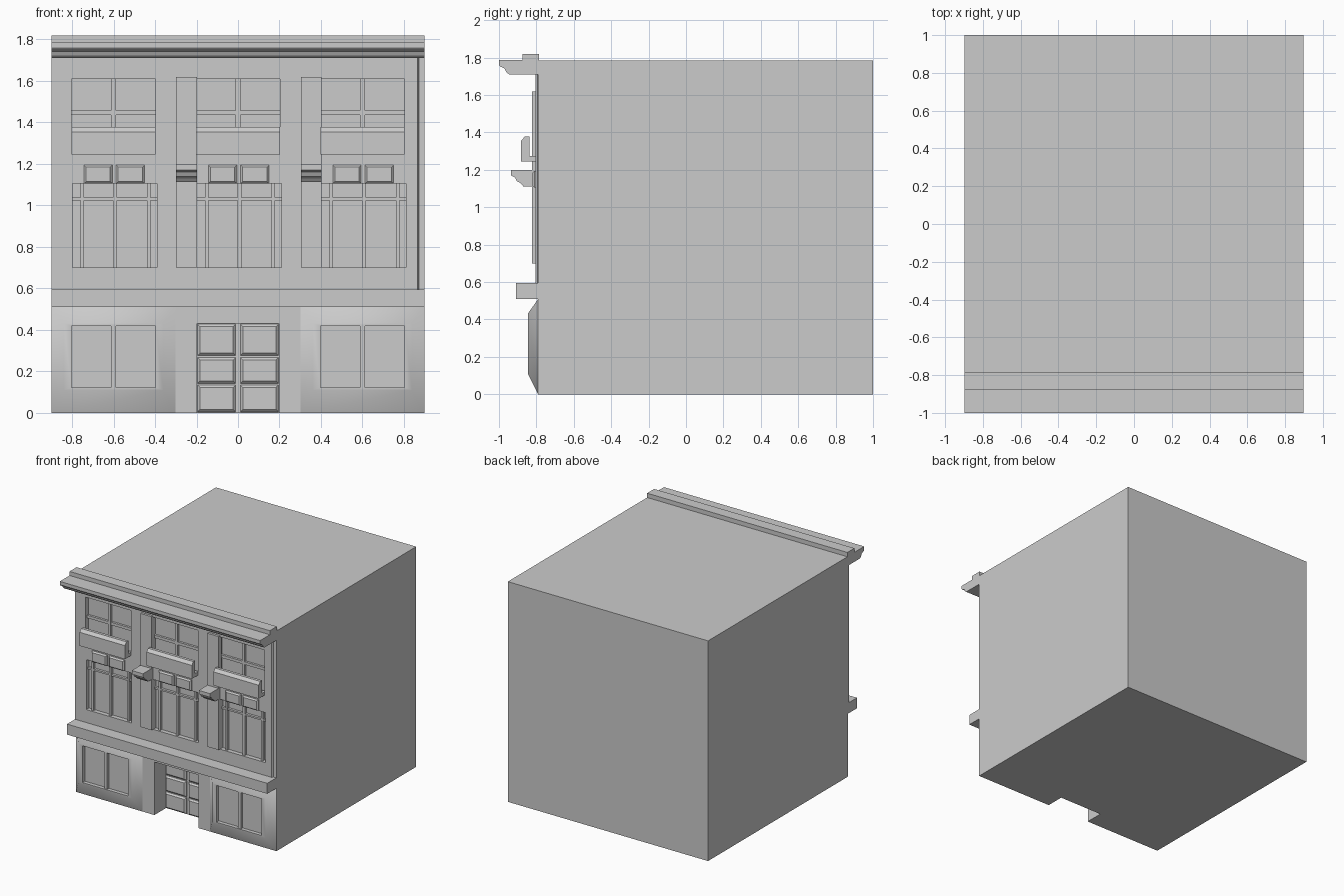
import bpy, bmesh, math

if "Cube" in bpy.data.objects:
    bpy.data.objects.remove(bpy.data.objects["Cube"])

W = 0.898          # half width of the building
FRONT = -0.79      # main front wall
UPPER = -0.805     # upper facade plane


def finish(name, bm):
    bmesh.ops.recalc_face_normals(bm, faces=bm.faces)
    me = bpy.data.meshes.new(name)
    bm.to_mesh(me)
    bm.free()
    ob = bpy.data.objects.new(name, me)
    bpy.context.collection.objects.link(ob)
    return ob


def add_box(bm, x0, x1, y0, y1, z0, z1):
    vs = bmesh.ops.create_cube(bm, size=1)["verts"]
    for v in vs:
        v.co = (x0 + (v.co.x + .5) * (x1 - x0),
                y0 + (v.co.y + .5) * (y1 - y0),
                z0 + (v.co.z + .5) * (z1 - z0))


def boxes(name, *dims):
    bm = bmesh.new()
    for d in dims:
        add_box(bm, *d)
    return finish(name, bm)


def extrude(name, pts, vec):
    bm = bmesh.new()
    face = bm.faces.new([bm.verts.new(p) for p in pts])
    res = bmesh.ops.extrude_face_region(bm, geom=[face])
    verts = [g for g in res["geom"] if isinstance(g, bmesh.types.BMVert)]
    bmesh.ops.translate(bm, verts=verts, vec=vec)
    return finish(name, bm)


def moulding(name, yz, x0, x1):
    return extrude(name, [(x0, y, z) for y, z in yz], (x1 - x0, 0, 0))


def loft(name, rects):
    """Join nested front-facing rectangles (x0, x1, z0, z1, y), filling the last."""
    bm = bmesh.new()
    rings = [[bm.verts.new(p) for p in ((x0, y, z0), (x1, y, z0), (x1, y, z1), (x0, y, z1))]
             for x0, x1, z0, z1, y in rects]
    for a, b in zip(rings, rings[1:]):
        for i in range(4):
            j = (i + 1) % 4
            bm.faces.new((a[i], a[j], b[j], b[i]))
    bm.faces.new(rings[-1])
    bm.faces.new(rings[0][::-1])
    return finish(name, bm)


def panel(name, x0, x1, z0, z1, y, d, b=0.01):
    return loft(name, [(x0, x1, z0, z1, y), (x0, x1, z0, z1, y - d * .4),
                       (x0 + b, x1 - b, z0 + b, z1 - b, y - d)])


# main block and upper facade layer (right edge tapers back)
body = boxes("building_body", (-W, W, FRONT, 1, 0, 1.785))
facade = extrude("upper_facade", [(-W, FRONT, .55), (-W, UPPER, .55), (.865, UPPER, .55),
                                  (.872, FRONT - .003, .55), (W, FRONT - .002, .55),
                                  (W, FRONT, .55)], (0, 0, 1.2))

# openings for the doorway and upper windows
GLASS = -0.77
holes = [(-.197, .197, -1, -.64, -.1, .43)]
for c in (-.6, 0, .6):
    holes.append((c - .203, c + .203, -1, GLASS, 1.26, 1.61))
    holes.append((c - .197, c + .21, -1, GLASS, .70, 1.105))
cutter = boxes("opening_cutter", *holes)
cutter.hide_render = True
for ob in (body, facade):
    m = ob.modifiers.new("openings", "BOOLEAN")
    m.operation = "DIFFERENCE"
    m.solver = "EXACT"
    m.object = cutter
    bpy.context.view_layer.objects.active = ob
    bpy.ops.object.modifier_apply(modifier="openings")
bpy.data.objects.remove(cutter)

for i, c in enumerate((-.6, 0, .6)):
    # upper sash window bars
    boxes(f"upper_window_bars_{i}",
          (c - .011, c + .011, -.79, GLASS + .01, 1.26, 1.61),
          (c - .203, c + .203, -.788, GLASS + .01, 1.435, 1.458))
    # balcony planter with open ends
    moulding(f"window_planter_{i}",
             [(UPPER + .01, 1.245), (-.882, 1.245), (-.882, 1.355), (-.862, 1.378),
              (-.838, 1.378), (-.838, 1.273), (UPPER + .01, 1.273)], c - .203, c + .203)
    # transom panels
    panel(f"transom_panel_left_{i}", c - .143, c - .006, 1.105, 1.195, UPPER + .002, .018)
    panel(f"transom_panel_right_{i}", c + .012, c + .15, 1.105, 1.195, UPPER + .002, .018)
    # middle storey window bars
    d = c + .007
    boxes(f"middle_window_bars_{i}",
          *[(d + o - w, d + o + w, -.792, GLASS + .01, .70, 1.105)
            for o, w in ((-.157, .008), (0, .01), (.163, .008))],
          (c - .197, c + .21, -.79, GLASS + .01, 1.024, 1.038))

# pilasters with moulded brackets
for side, x0 in (("left", -.298), ("right", .303)):
    boxes(f"pilaster_{side}", (x0, x0 + .1, -.824, FRONT, .70, 1.62))
    moulding(f"pilaster_bracket_{side}",
             [(FRONT, 1.20), (-.935, 1.20), (-.935, 1.17), (-.915, 1.16), (-.905, 1.14),
              (-.885, 1.13), (-.87, 1.112), (FRONT, 1.112)], x0, x0 + .1)

# roof cornice and ledge between storeys
moulding("roof_cornice",
         [(FRONT + .005, 1.71), (-.945, 1.71), (-.96, 1.722), (-.97, 1.742), (-.995, 1.753),
          (-1, 1.76), (-1, 1.787), (-.875, 1.787), (-.875, 1.82), (FRONT + .005, 1.82)], -W, W)
boxes("storey_ledge", (-W, W, -.908, FRONT + .005, .51, .595))

# bulging shopfronts with recessed windows
for side, c in (("left", -.6), ("right", .6)):
    win = (c - .203, c + .203, .122, .42)
    shop = loft(f"shopfront_{side}",
                [(c - .298, c + .298, 0, .51, FRONT),
                 (c - .24, c + .24, .11, .432, -.845),
                 win + (-.845,), win + (-.815,)])
    bpy.ops.object.select_all(action="DESELECT")
    shop.select_set(True)
    bpy.context.view_layer.objects.active = shop
    bpy.ops.object.shade_smooth_by_angle(angle=math.radians(60))
    boxes(f"shop_window_mullion_{side}", (c - .012, c + .012, -.838, -.81, .122, .42))

# double doors with three panels each
for col, (x0, x1) in (("left", (-.195, -.011)), ("right", (.011, .195))):
    for row, (z0, z1) in enumerate(((.005, .135), (.142, .268), (.276, .428))):
        panel(f"door_panel_{col}_{row}", x0, x1, z0, z1, -.638, .02, .012)
